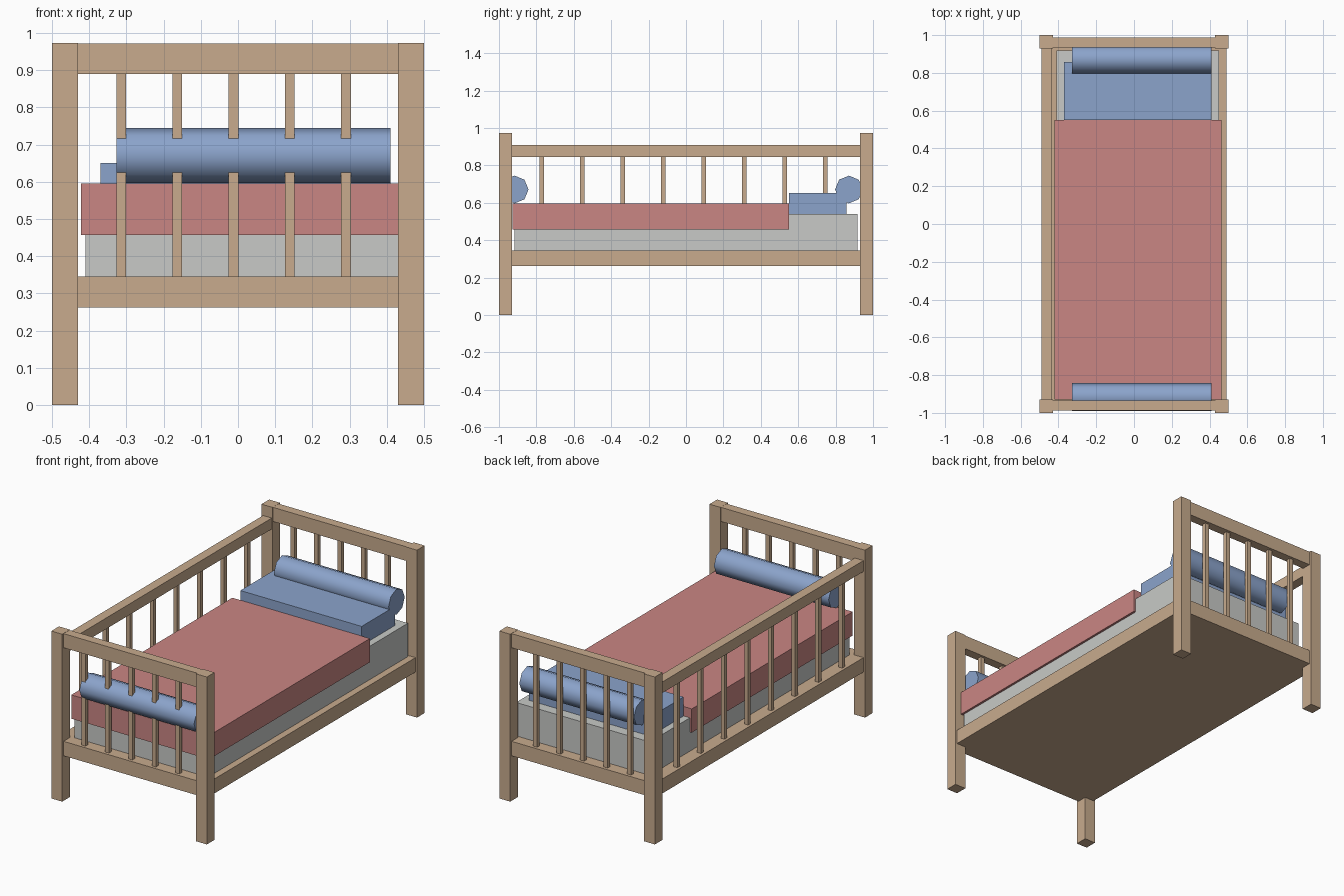
import bpy
import math

if "Cube" in bpy.data.objects:
    bpy.data.objects.remove(bpy.data.objects["Cube"])


def material(name, rgb):
    m = bpy.data.materials.new(name)
    m.diffuse_color = (*rgb, 1)
    m.use_nodes = True
    m.node_tree.nodes["Principled BSDF"].inputs["Base Color"].default_value = m.diffuse_color
    return m


WOOD = material("light_wood", (0.58, 0.41, 0.27))
GREY = material("mattress_grey", (0.58, 0.59, 0.57))
RED = material("blanket_red", (0.59, 0.24, 0.23))
BLUE = material("pillow_blue", (0.26, 0.37, 0.60))


def box(name, x, y, z, mat):
    """Box from (min, max) ranges on each axis."""
    bpy.ops.mesh.primitive_cube_add(
        size=1, location=[(a + b) / 2 for a, b in (x, y, z)])
    o = bpy.context.object
    o.name = name
    o.scale = [b - a for a, b in (x, y, z)]
    bpy.ops.object.transform_apply(location=False, rotation=False, scale=True)
    o.data.materials.append(mat)
    return o


def bolster(name, y):
    """Eight-sided smooth roll lying along x."""
    bpy.ops.mesh.primitive_cylinder_add(
        vertices=8, radius=0.074, depth=0.737,
        location=(0.0415, y, 0.671), rotation=(0, math.pi / 2, 0))
    o = bpy.context.object
    o.name = name
    o.data.materials.append(BLUE)
    bpy.ops.object.shade_smooth_by_angle(angle=math.radians(60))


# Corner posts
for sx, side in ((-1, "left"), (1, "right")):
    for sy, end in ((-1, "front"), (1, "back")):
        box(f"{end}_{side}_post", sorted((sx * 0.43, sx * 0.5)),
            sorted((sy * 0.93, sy * 1.0)), (0, 0.973), WOOD)

# Base with the lower rails
box("bed_base", (-0.49, 0.49), (-0.988, 0.988), (0.262, 0.346), WOOD)

# End panels: top rail and five slats each
for sy, end in ((-1, "foot"), (1, "head")):
    box(f"{end}_top_rail", (-0.44, 0.44),
        sorted((sy * 0.934, sy * 0.988)), (0.89, 0.973 - 0.001), WOOD)
    for i in range(5):
        x = -0.314 + i * 0.151
        box(f"{end}_slat", (x - 0.013, x + 0.013),
            sorted((sy * 0.948, sy * 0.971)), (0.34, 0.895), WOOD)

# Left side: guard rail and eight slats
box("side_guard_rail", (-0.49, -0.434), (-0.94, 0.94), (0.846, 0.91), WOOD)
for i in range(8):
    y = -0.77 + i * 0.2163
    box("side_slat", (-0.474, -0.45), (y - 0.012, y + 0.012),
        (0.34, 0.85), WOOD)

# Bedding
box("mattress", (-0.41, 0.45), (-0.918, 0.918), (0.346, 0.54), GREY)
box("blanket", (-0.422, 0.463), (-0.928, 0.55), (0.457, 0.595), RED)
box("pillow", (-0.37, 0.41), (0.55, 0.857), (0.54, 0.651), BLUE)
bolster("head_bolster", 0.871)
bolster("foot_bolster", -0.916)
